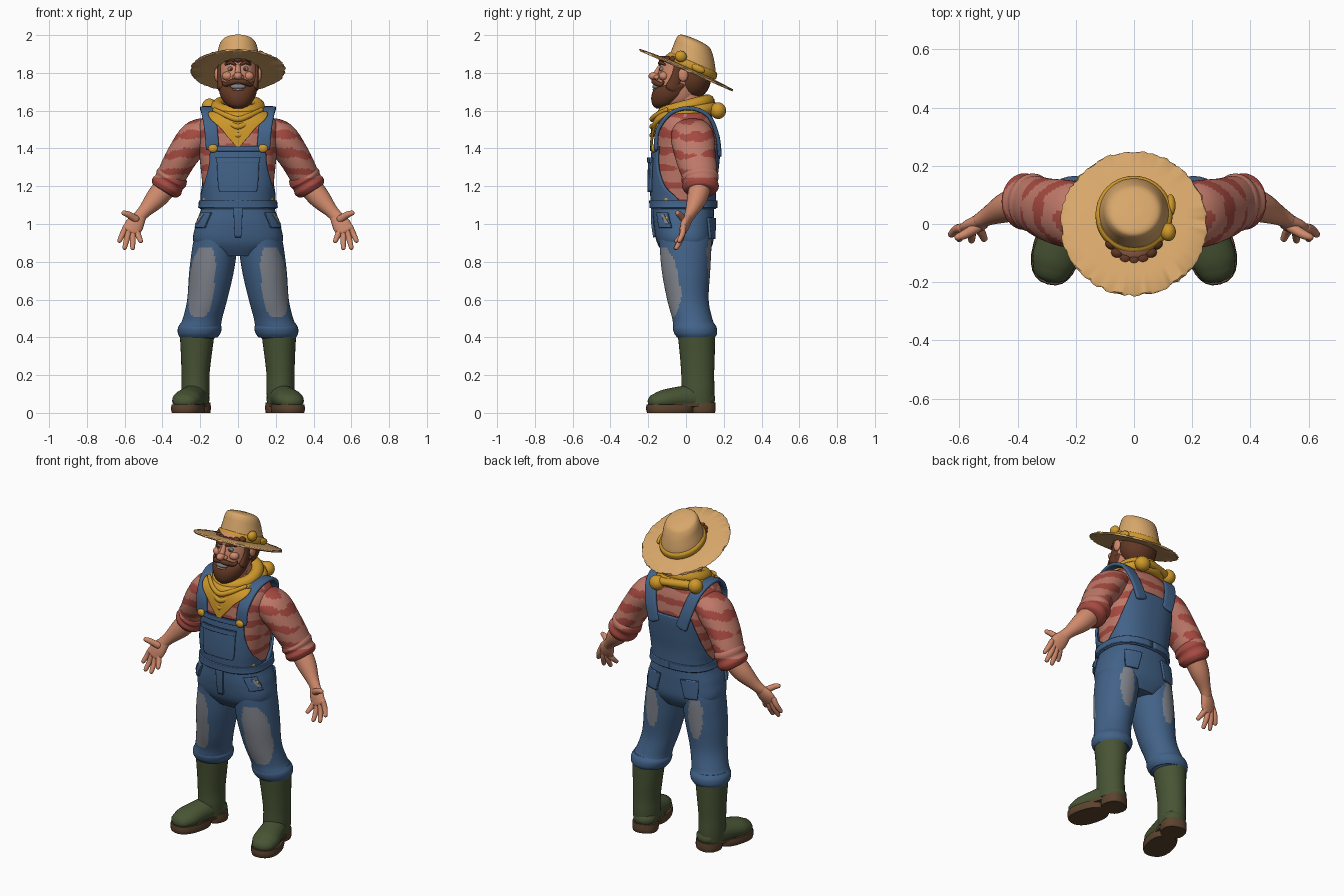
import bpy, bmesh, math, random
from mathutils import Vector, Matrix, noise

random.seed(4)
if "Cube" in bpy.data.objects:
    bpy.data.objects.remove(bpy.data.objects["Cube"])


def material(name, *rgb):
    lin = [((c / 255 + 0.055) / 1.055) ** 2.4 for c in rgb] + [1]
    m = bpy.data.materials.new(name)
    m.use_nodes = True
    m.diffuse_color = lin
    m.node_tree.nodes["Principled BSDF"].inputs["Base Color"].default_value = lin
    return m


denim = material("denim blue", 66, 98, 136)
patch = material("worn grey", 128, 132, 140)
skin = material("skin", 208, 138, 108)
straw = material("straw", 216, 167, 106)
yellow = material("scarf yellow", 206, 152, 42)
boot = material("boot green", 72, 84, 52)
mud = material("sole brown", 92, 67, 46)
pink = material("shirt pink", 190, 120, 104)
red = material("shirt red", 166, 74, 64)
hair = material("hair brown", 98, 56, 36)
SIDES = (("left", 1), ("right", -1))
parts = []


def finish(name, bm, mats, rule=None):
    bmesh.ops.recalc_face_normals(bm, faces=bm.faces)
    bm.normal_update()
    if rule:
        for f in bm.faces:
            f.material_index = int(rule(f.calc_center_median(), f.normal))
    me = bpy.data.meshes.new(name)
    bm.to_mesh(me)
    bm.free()
    for m in mats if isinstance(mats, tuple) else (mats,):
        me.materials.append(m)
    ob = bpy.data.objects.new(name, me)
    bpy.context.scene.collection.objects.link(ob)
    parts.append(ob)
    return ob


def spline(keys, steps):
    """Smooth curve through tuples of any length."""
    out = []
    for i in range(len(keys) - 1):
        a, b, c, d = (keys[min(max(i + k, 0), len(keys) - 1)] for k in (-1, 0, 1, 2))
        for s in range(steps):
            t = s / steps
            out.append(tuple(q + t / 2 * (r - p + t * (2*p - 5*q + 4*r - w + t * (3*q - p - 3*r + w)))
                             for p, q, r, w in zip(a, b, c, d)))
    return out + [tuple(keys[-1])]


def power(v, p):
    return math.copysign(abs(v) ** (2 / p), v)


def tube(name, keys, mat, sides=24, steps=5, ref=None, p=2, cap=1, rule=None, sx=1):
    """Skin rings (x, y, z, ra, rb); without ref the rings stay level."""
    rings = spline([(k[0] * sx,) + tuple(k[1:]) for k in keys], steps)
    if ref:
        axis = lambda i, j: (Vector(rings[j][:3]) - Vector(rings[i][:3])).normalized()
        for end, d in ((0, -axis(0, 1)), (-1, axis(-2, -1))):
            x, y, z, ra, rb = rings[end]
            for h, s in ((0.5, 0.87), (0.85, 0.53), (1, 0.1)):
                pos = Vector((x, y, z)) + d * h * cap * min(ra, rb)
                rings.insert(0 if end == 0 else len(rings), (*pos, ra * s, rb * s))
    bm = bmesh.new()
    loops = []
    for i, (x, y, z, ra, rb) in enumerate(rings):
        a, b = Vector((1, 0, 0)), Vector((0, 1, 0))
        if ref:
            t = axis(max(i - 1, 0), min(i + 1, len(rings) - 1))
            b = (Vector(ref) - t * t.dot(Vector(ref))).normalized()
            a = b.cross(t)
        angles = [math.tau * k / sides for k in range(sides)]
        loops.append([bm.verts.new(Vector((x, y, z)) + a * ra * power(math.cos(g), p)
                                   + b * rb * power(math.sin(g), p)) for g in angles])
    for u, v in zip(loops, loops[1:]):
        for k in range(sides):
            bm.faces.new((u[k - 1], u[k], v[k], v[k - 1]))
    bm.faces.new(loops[0])
    bm.faces.new(loops[-1])
    return finish(name, bm, mat, rule)


def pair(name, keys, mat, **kw):
    return [tube(f"{side}_{name}", keys, mat, sx=s, **kw) for side, s in SIDES]


def ball(name, pos, size, mat):
    bm = bmesh.new()
    bmesh.ops.create_uvsphere(bm, u_segments=24, v_segments=14, radius=1,
                              matrix=Matrix.Translation(pos) @ Matrix.Diagonal((*size, 1)))
    return finish(name, bm, mat)


def ball_pair(name, pos, size, mat):
    for side, s in SIDES:
        ball(f"{side}_{name}", (pos[0] * s, pos[1], pos[2]), size, mat)


def ring(name, z, major, minor, tilt, mat):
    bpy.ops.mesh.primitive_torus_add(location=(0, 0, z), rotation=(math.radians(tilt), 0, 0), major_segments=40,
                                     minor_segments=12, major_radius=major, minor_radius=minor)
    ob = bpy.context.object
    ob.name, ob.scale = name, (1, 1.08, 1)
    ob.data.materials.append(mat)
    parts.append(ob)


# Body surface shared by the shirt and every piece of the overalls
BODY = spline([(0, 0, .83, .13, .10), (0, -.005, .9, .225, .14), (0, -.012, 1, .215, .152), (0, -.014, 1.1, .182, .153),
               (0, -.015, 1.2, .188, .158), (0, -.008, 1.3, .198, .163), (0, 0, 1.4, .208, .163), (0, 0, 1.5, .213, .155),
               (0, .002, 1.56, .19, .14), (0, .01, 1.6, .14, .115), (0, .01, 1.635, .08, .08)], 8)


def panel(name, rows, mat, off, back=False, thick=.014, cols=24):
    """Cloth on the body; rows are (height, start angle, end angle)."""
    bm = bmesh.new()
    grid = []
    for z, a0, a1 in spline(rows, 8):
        _, cy, _, rx, ry = min(BODY, key=lambda r: abs(r[2] - z))
        lo = max([r for r in BODY if r[2] <= z], key=lambda r: r[2])
        hi = min([r for r in BODY if r[2] > z], key=lambda r: r[2])
        f = (z - lo[2]) / (hi[2] - lo[2])
        _, cy, _, rx, ry = (p + (q - p) * f for p, q in zip(lo, hi))
        line = []
        for c in range(cols + 1):
            g = math.radians(a0 + (a1 - a0) * c / cols + 180 * back)
            line.append(bm.verts.new((power(math.sin(g), 2.5) * (rx + off), cy - power(math.cos(g), 2.5) * (ry + off), z)))
        grid.append(line)
    for u, v in zip(grid, grid[1:]):
        for c in range(cols):
            bm.faces.new((u[c], u[c + 1], v[c + 1], v[c]))
    mod = finish(name, bm, mat).modifiers.new("cloth", "SOLIDIFY")
    mod.thickness, mod.offset = thick, 0


# Checked shirt, with wavering stripes
def stripes(c, n):
    return math.sin(c.z * 68 + abs(c.x) * 8) + 1.5 * noise.noise(Vector((abs(c.x), c.y, c.z)) * 14) > .15


Y, X, Z = (0, 1, 0), (1, 0, 0), (0, 0, 1)
tube("shirt_body", [r for r in BODY if r[2] > 1.08], (pink, red), sides=80, steps=2, p=2.5, rule=stripes)
pair("sleeve", [(.16, .03, 1.5, .07, .10), (.225, .035, 1.455, .09, .115), (.295, .05, 1.36, .084, .107),
                (.345, .07, 1.27, .078, .096), (.375, .075, 1.21, .07, .085)],
     (pink, red), sides=56, steps=12, ref=Y, cap=.2, rule=stripes)
pair("sleeve_cuff", [(.338, .07, 1.265, .08, .09), (.352, .074, 1.243, .088, .1), (.364, .076, 1.222, .081, .092),
                     (.378, .077, 1.198, .087, .097), (.39, .077, 1.178, .075, .085)],
     (pink, red), sides=40, ref=Y, cap=.15, rule=lambda c, n: c.z < 1.245)

# Overalls: seat, legs, bib and straps
tube("overalls_seat", [(x, y, z, a + .008, b + .008) for x, y, z, a, b in BODY if z < 1.13], denim, sides=48, steps=1, p=2.5)


def worn(c, n):
    x = abs(c.x)
    front = n.y < -.05 and abs((x - .19 - .1 * (.69 - c.z)) / .066) ** 3 + abs((c.z - .69) / .185) ** 3 < 1
    rear = n.y > .05 and ((x - .15) / .045) ** 2 + ((c.z - .8) / .13) ** 2 < 1
    return front or rear


pair("trouser_leg", [(.11, -.008, .98, .105, .138), (.12, -.003, .9, .118, .138), (.14, 0, .75, .118, .128),
                     (.163, .01, .6, .106, .11), (.188, .033, .5, .104, .106), (.203, .045, .45, .111, .112),
                     (.207, .052, .412, .103, .106), (.21, .055, .395, .085, .09)],
     (denim, patch), sides=72, steps=10, rule=worn)
pair("trouser_roll", [(.2, .045, .475, .104, .104), (.202, .047, .45, .116, .116), (.206, .051, .42, .112, .113),
                      (.208, .053, .4, .1, .1)], denim, sides=32)
panel("bib", [(1.08, -92, 92), (1.14, -82, 82), (1.2, -60, 60), (1.3, -42, 42), (1.41, -36, 36)], denim, .012)
panel("back_panel", [(1.08, -92, 92), (1.14, -82, 82), (1.2, -66, 66), (1.3, -50, 50), (1.42, -34, 34)], denim, .012, back=True)
panel("bib_hem", [(1.385, -36, 36), (1.412, -36, 36)], denim, .02)
panel("bib_pocket", [(1.17, -21, 21), (1.2, -24, 24), (1.35, -24, 24)], denim, .024)
panel("pocket_hem", [(1.325, -24.5, 24.5), (1.352, -24.5, 24.5)], denim, .031)
panel("waistband", [(1.085, -180, 180), (1.125, -180, 180)], denim, .02, cols=64)
panel("fly", [(.93, -2, 2), (1.085, -4, 4)], denim, .013)
for side, s in SIDES:
    panel(f"{side}_back_pocket", [(.92, 18 * s, 38 * s), (1.02, 14 * s, 44 * s), (1.03, 14 * s, 44 * s)], denim, .016, back=True)
    panel(f"{side}_hip_pocket", [(.98, 44 * s, 72 * s), (1.06, 38 * s, 66 * s)], denim, .014)
    panel(f"{side}_pocket_flash", [(1, 62 * s, 69 * s), (1.05, 52 * s, 59 * s)], patch, .021, thick=.008)
pair("strap", [(.135, -.158, 1.4, .011, .035), (.143, -.148, 1.5, .011, .035), (.158, -.075, 1.59, .011, .036),
               (.165, .03, 1.612, .011, .036), (.152, .12, 1.57, .011, .036), (.125, .165, 1.47, .011, .036),
               (.095, .178, 1.37, .011, .036)], denim, ref=X, p=4)
ball_pair("strap_buckle", (.132, -.172, 1.4), (.026, .014, .022), yellow)
ball_pair("waist_button", (.17, -.1, 1.13), (.016, .016, .016), yellow)
ball_pair("pocket_rivet", (.2, -.1, 1.03), (.012, .012, .012), yellow)

# Rubber boots, toes turned out
pair("boot_shaft", [(.225, .063, .05, .07, .085), (.225, .063, .12, .074, .088), (.225, .062, .2, .074, .087),
                    (.221, .06, .3, .081, .092), (.217, .056, .4, .09, .098), (.217, .056, .425, .09, .098)], boot, sides=32)
for side, s in SIDES:
    foot = [tube(f"{side}_boot_foot", [(0, .045, .075, .066, .05), (0, -.02, .08, .068, .07), (0, -.1, .077, .073, .062),
                                      (0, -.18, .068, .078, .055), (0, -.225, .06, .066, .044)], boot, ref=Z),
            tube(f"{side}_boot_sole", [(0, -.15, 0, .08, .122), (0, -.15, .02, .084, .127), (0, -.15, .045, .082, .125)], mud, p=2.4),
            tube(f"{side}_boot_heel", [(0, .026, 0, .07, .066), (0, .026, .02, .073, .07), (0, .026, .055, .072, .068)], mud, p=2.4),
            tube(f"{side}_boot_welt", [(0, -.09, .034, .07, .17), (0, -.09, .05, .07, .17)], mud, p=2.6)]
    for ob in foot:
        ob.location, ob.rotation_euler = (.225 * s, .06, 0), (0, 0, math.radians(15 * s))

# Bare forearms and open hands
pair("forearm", [(.36, .08, 1.225, .062, .06), (.43, .06, 1.14, .057, .054), (.495, .03, 1.068, .036, .034),
                 (.525, .013, 1.035, .034, .026)], skin, ref=Y)
pair("palm", [(.515, .017, 1.045, .032, .024), (.545, -.003, 1.0, .048, .025), (.565, -.017, .965, .047, .019)], skin, ref=Y)
pair("thumb", [(.54, -.012, 1.025, .02, .018), (.58, -.035, 1.05, .017, .016), (.605, -.045, 1.058, .013, .012)], skin, ref=Y)
for finger, base, tip in (("index", (.593, -.014, .985), (.627, -.035, .912)), ("middle", (.577, -.017, .965), (.6, -.05, .875)),
                          ("ring", (.557, -.017, .955), (.558, -.055, .873)), ("little", (.538, -.014, .962), (.515, -.05, .91))):
    middle = [(a + b) / 2 for a, b in zip(base, tip)]
    middle[1] += .006
    pair(f"{finger}_finger", [(*base, .016, .016), (*middle, .0155, .015), (*tip, .012, .012)], skin, ref=Y, sides=14)

# Head, face, beard and hair
tube("neck", [(0, .01, 1.5, .085, .085), (0, .01, 1.6, .075, .078), (0, 0, 1.7, .075, .08)], skin)
tube("head", [(0, -.07, 1.6, .04, .05), (0, -.045, 1.66, .08, .105), (0, -.028, 1.75, .097, .126), (0, -.017, 1.82, .1, .125),
              (0, -.002, 1.88, .096, .118), (0, .015, 1.92, .07, .08)], skin, sides=36)
ball("back_hair", (0, .035, 1.775), (.11, .098, .115), hair)
tube("beard", [(0, -.13, 1.612, .025, .028), (0, -.112, 1.632, .062, .066), (0, -.088, 1.67, .09, .096),
               (0, -.068, 1.71, .101, .103), (0, -.045, 1.735, .104, .09), (0, -.03, 1.75, .09, .07)], hair, sides=36)
pair("sideburn", [(.088, -.075, 1.72, .02, .035), (.097, -.05, 1.78, .012, .028), (.096, -.035, 1.85, .012, .026)], hair, ref=Y)
pair("moustache", [(.003, -.172, 1.757, .012, .012), (.035, -.165, 1.751, .015, .014), (.066, -.135, 1.738, .011, .011),
                   (.078, -.12, 1.752, .006, .006)], hair, ref=Y)
ball("smile", (0, -.158, 1.727), (.04, .02, .015), patch)
ball("lower_lip", (0, -.165, 1.711), (.03, .012, .007), skin)
ball("nose", (0, -.168, 1.783), (.023, .031, .021), skin)
tube("nose_bridge", [(0, -.136, 1.835, .012, .012), (0, -.16, 1.79, .017, .017)], skin, ref=Y)
ball_pair("nostril", (.02, -.155, 1.777), (.013, .016, .012), skin)
ball_pair("cheek", (.055, -.118, 1.783), (.03, .026, .024), skin)
ball_pair("ear", (.112, -.015, 1.79), (.014, .026, .036), skin)
ball_pair("eye", (.038, -.126, 1.82), (.017, .013, .013), patch)
ball_pair("pupil", (.037, -.136, 1.82), (.007, .006, .008), hair)
pair("eyebrow", [(.018, -.14, 1.846), (.04, -.137, 1.855), (.066, -.113, 1.845)] and
     [(.018, -.14, 1.846, .007, .007), (.04, -.137, 1.855, .009, .009), (.066, -.113, 1.845, .006, .006)], hair, ref=Y, sides=12)
for i in range(7):
    a = math.radians(-60 + 20 * i)
    ball(f"fringe_curl_{i + 1}", (.088 * math.sin(a), -.01 - .115 * math.cos(a), 1.872), (.022, .02, .018), hair)

# Neck scarf with folds and two knots behind
ring("scarf_collar", 1.62, .108, .036, 15, yellow)
ring("scarf_lower_roll", 1.588, .13, .034, 10, yellow)
panel("scarf_point", [(1.41, -1, 1), (1.46, -9, 9), (1.52, -22, 22), (1.59, -55, 55)], yellow, .022)
for i, (w, z) in enumerate(((.125, 1.555), (.1, 1.515), (.07, 1.47))):
    tube(f"scarf_fold_{i + 1}", [(-w, -.105 - .02 * i, z + .05, .012, .01), (-w / 2, -.16, z + .02, .014, .012), (0, -.18, z, .015, .013),
                                 (w / 2, -.16, z + .02, .014, .012), (w, -.105 - .02 * i, z + .05, .012, .01)], yellow, ref=Y)
ball("left_scarf_knot", (.08, .17, 1.6), (.046, .042, .044), yellow)
ball("right_scarf_knot", (-.15, .12, 1.62), (.042, .042, .044), yellow)
tube("scarf_tie", [(.08, .165, 1.61, .025, .025), (0, .165, 1.62, .022, .022), (-.14, .12, 1.62, .025, .025)], yellow, ref=Z)

# Tilted straw hat with frayed brim
brim = tube("hat_brim", [(0, 0, .004, .1, .1), (0, 0, 0, .18, .19), (0, 0, -.003, .249, .267), (0, 0, .003, .253, .271),
                         (0, 0, .009, .248, .266), (0, 0, .014, .18, .19), (0, .01, .02, .1, .1)], straw, sides=96, steps=1)
for v in brim.data.vertices:
    if math.hypot(v.co.x, v.co.y) > .24:
        v.co *= random.uniform(.975, 1.01)
crown = tube("hat_crown", [(0, .02, .005, .124, .135), (0, .018, .05, .12, .131), (0, .003, .1, .109, .118), (0, -.012, .14, .099, .103),
                           (0, -.02, .163, .08, .083), (0, -.022, .172, .035, .035), (0, -.022, .172, .005, .005)], straw, sides=40)
band = tube("hat_band", [(0, .02, .015, .126, .137), (0, .02, .024, .132, .143), (0, .019, .045, .131, .142), (0, .018, .056, .122, .133)],
            yellow, sides=40)
knot = ball("hat_band_knot", (.118, -.055, .058), (.026, .032, .03), yellow)
tail = ball("hat_band_tail", (.125, .055, .035), (.018, .04, .02), yellow)
for ob in (brim, crown, band, knot, tail):
    ob.location, ob.rotation_euler = (0, 0, 1.812), (math.radians(-23.5), 0, 0)

# Smooth shading with crisp hems
bpy.ops.object.select_all(action="DESELECT")
for ob in parts:
    ob.select_set(True)
bpy.context.view_layer.objects.active = parts[0]
bpy.ops.object.shade_smooth_by_angle(angle=math.radians(45))
